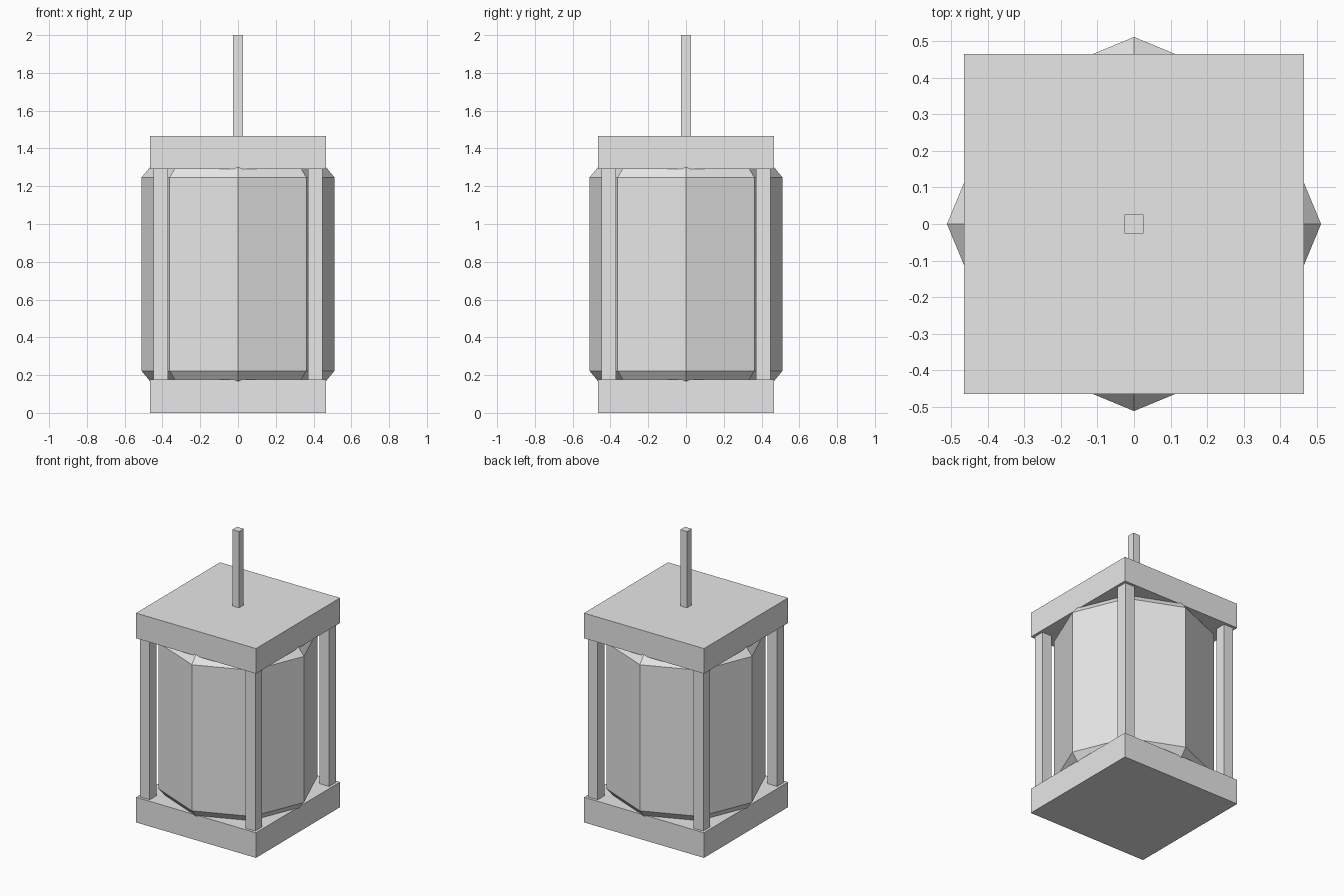
import bpy, bmesh, math

if "Cube" in bpy.data.objects:
    bpy.data.objects.remove(bpy.data.objects["Cube"])

grey = bpy.data.materials.new("light_grey")
grey.diffuse_color = (0.8, 0.8, 0.8, 1)
grey.use_nodes = True
grey.node_tree.nodes["Principled BSDF"].inputs["Base Color"].default_value = grey.diffuse_color


def finish(name, bm):
    mesh = bpy.data.meshes.new(name)
    bmesh.ops.recalc_face_normals(bm, faces=bm.faces)
    bm.to_mesh(mesh)
    bm.free()
    mesh.materials.append(grey)
    obj = bpy.data.objects.new(name, mesh)
    bpy.context.collection.objects.link(obj)
    return obj


def box(name, x, y, width, z0, z1):
    """Square-based box standing between two heights."""
    bm = bmesh.new()
    bmesh.ops.create_cube(bm, size=1)
    for v in bm.verts:
        v.co = (x + v.co.x * width, y + v.co.y * width,
                z0 + (v.co.z + 0.5) * (z1 - z0))
    return finish(name, bm)


def lathe(name, profile, sides):
    """Closed faceted solid from (radius, height) rings."""
    bm = bmesh.new()
    rings = [[bm.verts.new((r * math.cos(2 * math.pi * i / sides),
                            r * math.sin(2 * math.pi * i / sides), z))
              for i in range(sides)] for r, z in profile]
    for a, b in zip(rings, rings[1:]):
        for i in range(sides):
            j = (i + 1) % sides
            bm.faces.new((a[i], a[j], b[j], b[i]))
    bm.faces.new(rings[0])
    bm.faces.new(rings[-1])
    return finish(name, bm)


# Base and roof slabs
box("base_plate", 0, 0, 0.93, 0, 0.176)
box("top_plate", 0, 0, 0.93, 1.29, 1.466)

# Hanging rod
box("hanging_rod", 0, 0, 0.052, 1.466, 2.0)

# Corner posts
for sx in (-1, 1):
    for sy in (-1, 1):
        box("corner_post", sx * 0.409, sy * 0.409, 0.075, 0.176, 1.29)

# Eight-sided lantern body with chamfered ends sunk into the slabs
lathe("lantern_body",
      [(0.44, 0.136), (0.511, 0.223), (0.511, 1.246), (0.44, 1.333)], 8)
